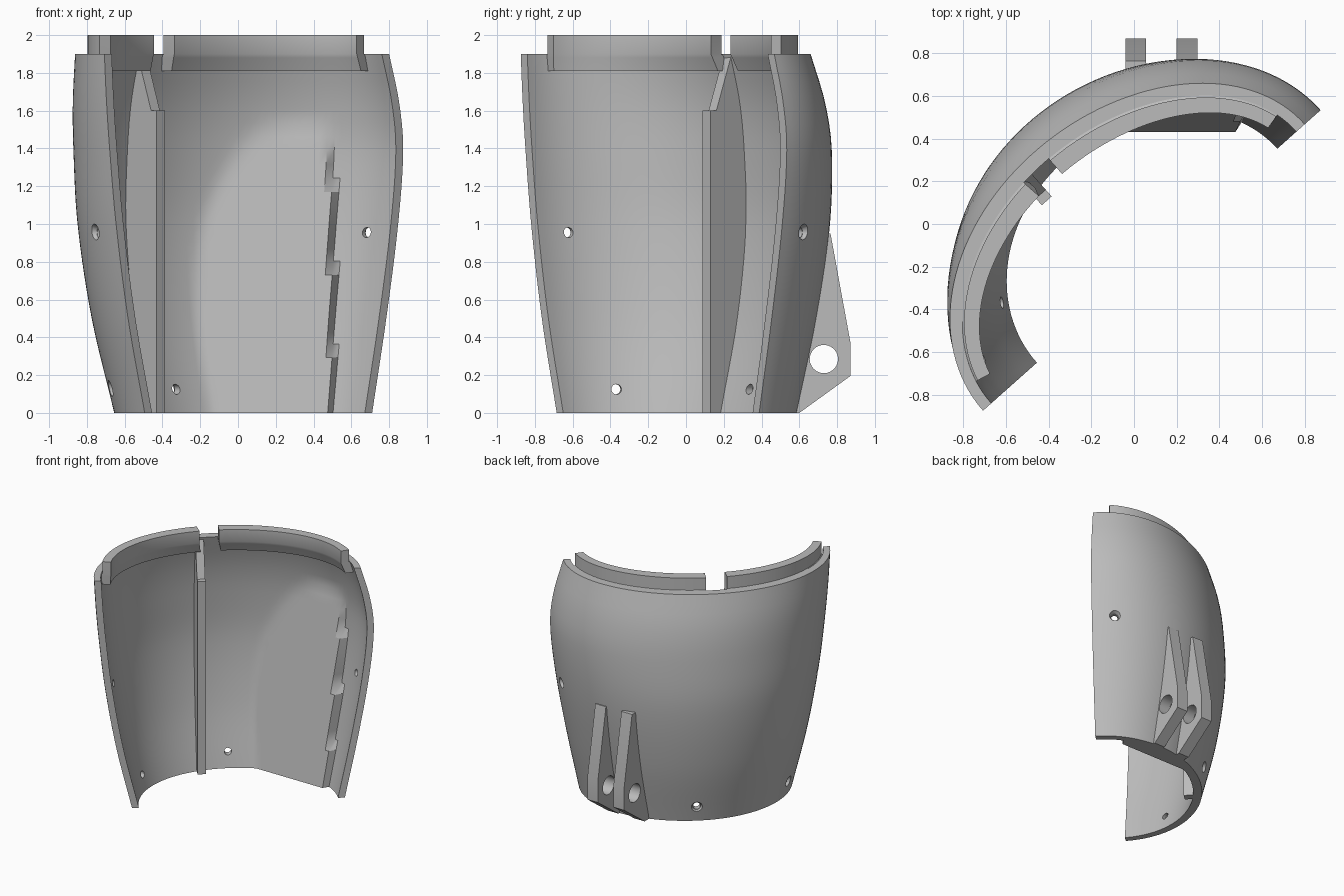
import bpy, bmesh, math
from mathutils import Vector, Matrix

cube = bpy.data.objects.get("Cube")
if cube:
    bpy.data.objects.remove(cube)

grey = bpy.data.materials.new("plain_grey")
grey.use_nodes = True
grey.diffuse_color = (0.5, 0.5, 0.5, 1)
grey.node_tree.nodes["Principled BSDF"].inputs["Base Color"].default_value = (0.5, 0.5, 0.5, 1)

# Plan axes: U runs between the two open ends, V points out of the bulge
U, V = Vector((0.747, 0.665, 0)), Vector((-0.665, 0.747, 0))
V0 = -0.183
# height, left end, right end, bulge depth
KEYS = [(0, -0.824, 0.788, 0.69), (0.5, -0.942, 0.888, 0.805), (1.0, -1.027, 0.972, 0.865),
        (1.4, -1.073, 1.008, 0.85), (1.65, -1.095, 0.978, 0.815), (1.9, -1.11, 0.908, 0.745)]


def section(z):
    """Smoothly interpolated left end, right end and depth at a height."""
    z = min(max(z, 0), 1.9)
    i = next(k for k in range(len(KEYS) - 1) if z <= KEYS[k + 1][0])

    def slope(k, c):
        a, b = KEYS[max(k - 1, 0)], KEYS[min(k + 1, len(KEYS) - 1)]
        return (b[c] - a[c]) / (b[0] - a[0])
    h = KEYS[i + 1][0] - KEYS[i][0]
    s = (z - KEYS[i][0]) / h
    return [(2*s**3 - 3*s**2 + 1) * KEYS[i][c] + (s**3 - 2*s**2 + s) * h * slope(i, c)
            + (3*s**2 - 2*s**3) * KEYS[i + 1][c] + (s**3 - s**2) * h * slope(i + 1, c)
            for c in (1, 2, 3)]


def wall_point(z, angle, inset=0):
    left, right, depth = section(z)
    a, b = (right - left) / 2 - inset, depth - inset * 1.3
    u = (left + right) / 2 + a * math.cos(angle)
    v = V0 + b * math.sin(angle) * (1 - 0.03 * math.cos(angle))
    return U * u + V * v + Vector((0, 0, z))


def finish(name, bm):
    bmesh.ops.recalc_face_normals(bm, faces=bm.faces)
    mesh = bpy.data.meshes.new(name)
    bm.to_mesh(mesh)
    bm.free()
    mesh.materials.append(grey)
    obj = bpy.data.objects.new(name, mesh)
    bpy.context.collection.objects.link(obj)
    return obj


def curved_wall(name, levels, start, end, steps, padded=False):
    """Closed curved wall; each level is (height, outer inset, inner inset)."""
    bm = bmesh.new()
    angles = [start + (end - start) * i / steps for i in range(steps + 1)]
    rings = []
    for z, outer, inner in levels:
        pts = [wall_point(z, t, outer) for t in angles]
        inside = [wall_point(z, t, inner) for t in reversed(angles)]
        if padded and z < 1.47:
            # flat thickening behind the brackets
            for p in inside:
                if -0.3 < p.x < 0.5:
                    p.y = min(p.y, 0.43 + 0.17 * z)
        rings.append([bm.verts.new(p) for p in pts + inside])
    n = len(rings[0])
    for lo, hi in zip(rings, rings[1:]):
        for i in range(n):
            j = (i + 1) % n
            bm.faces.new((lo[i], lo[j], hi[j], hi[i]))
    for ring in (rings[0], rings[-1]):
        for i in range(steps):
            bm.faces.new((ring[i], ring[i + 1], ring[n - 2 - i], ring[n - 1 - i]))
    return finish(name, bm)


def extrude_profile(name, profile, origin, axis, across, width):
    """Plate from (distance, height) points, thickened along the across axis."""
    bm = bmesh.new()
    verts = [bm.verts.new(origin + axis * d + Vector((0, 0, z))) for d, z in profile]
    face = bm.faces.new(verts)
    new = bmesh.ops.extrude_face_region(bm, geom=[face])["geom"]
    bmesh.ops.translate(bm, vec=across * width, verts=[g for g in new if isinstance(g, bmesh.types.BMVert)])
    return finish(name, bm)


def drill(obj, centre, direction, r1, r2, length):
    """Cut a round or conical hole."""
    bm = bmesh.new()
    turn = direction.to_track_quat('Z', 'Y').to_matrix().to_4x4()
    bmesh.ops.create_cone(bm, cap_ends=True, segments=24, radius1=r1, radius2=r2, depth=length,
                          matrix=Matrix.Translation(centre) @ turn)
    cutter = finish("hole_cutter", bm)
    cutter.hide_render = True
    mod = obj.modifiers.new("hole", 'BOOLEAN')
    mod.operation, mod.solver, mod.object = 'DIFFERENCE', 'EXACT', cutter
    bpy.context.view_layer.update()
    result = bpy.data.meshes.new_from_object(obj.evaluated_get(bpy.context.evaluated_depsgraph_get()))
    obj.modifiers.clear()
    obj.data = result
    bpy.data.objects.remove(cutter)


# Main curved shell
heights = [1.9 * i / 26 for i in range(27)]
shell = curved_wall("shell", [(z, 0, 0.052) for z in heights], 0, math.pi, 64, padded=True)

# Countersunk screw holes
for angle, z in ((0.21, 0.955), (math.pi - 0.23, 0.955), (1.57, 0.125), (2.65, 0.125)):
    p = wall_point(z, angle)
    tangent = wall_point(z, angle + 0.02) - wall_point(z, angle - 0.02)
    out = Vector((tangent.y, -tangent.x, 0)).normalized()
    drill(shell, p, out, 0.027, 0.027, 0.4)
    drill(shell, p, out, 0.03, 0.054, 0.05)

# Raised inner lip in two lengths, with a gap over the rib
lip = [(1.81, 0.035, 0.115), (1.88, 0.035, 0.122), (1.9, 0.06, 0.125), (2.0, 0.06, 0.125)]
parts = [shell,
         curved_wall("lip_left", lip, 0.18, 1.565, 26),
         curved_wall("lip_right", lip, 1.735, math.pi - 0.18, 26)]

# Upright inner rib with a sloping web at the top
parts.append(extrude_profile("inner_rib", [(0.353, 0), (0.353, 1.6), (0.395, 1.6), (0.5, 1.89),
                                           (0.53, 1.89), (0.61, 1.4), (0.6, 0.8), (0.46, 0)],
                             U * -0.264, V, U, 0.062))

# Pair of drilled brackets on the back
for name, x in (("bracket_right", -0.04), ("bracket_left", 0.2)):
    bracket = extrude_profile(name, [(0.48, 0), (0.6, 0), (0.87, 0.195), (0.87, 0.375), (0.765, 0.95), (0.67, 0.95)],
                              Vector((x, 0, 0)), Vector((0, 1, 0)), Vector((1, 0, 0)), 0.097)
    drill(bracket, Vector((x + 0.05, 0.73, 0.285)), Vector((1, 0, 0)), 0.075, 0.075, 0.3)
    parts.append(bracket)

# Smooth shading with crisp edges
bpy.ops.object.select_all(action='DESELECT')
for obj in parts:
    obj.select_set(True)
bpy.context.view_layer.objects.active = shell
bpy.ops.object.shade_smooth_by_angle(angle=math.radians(30))
